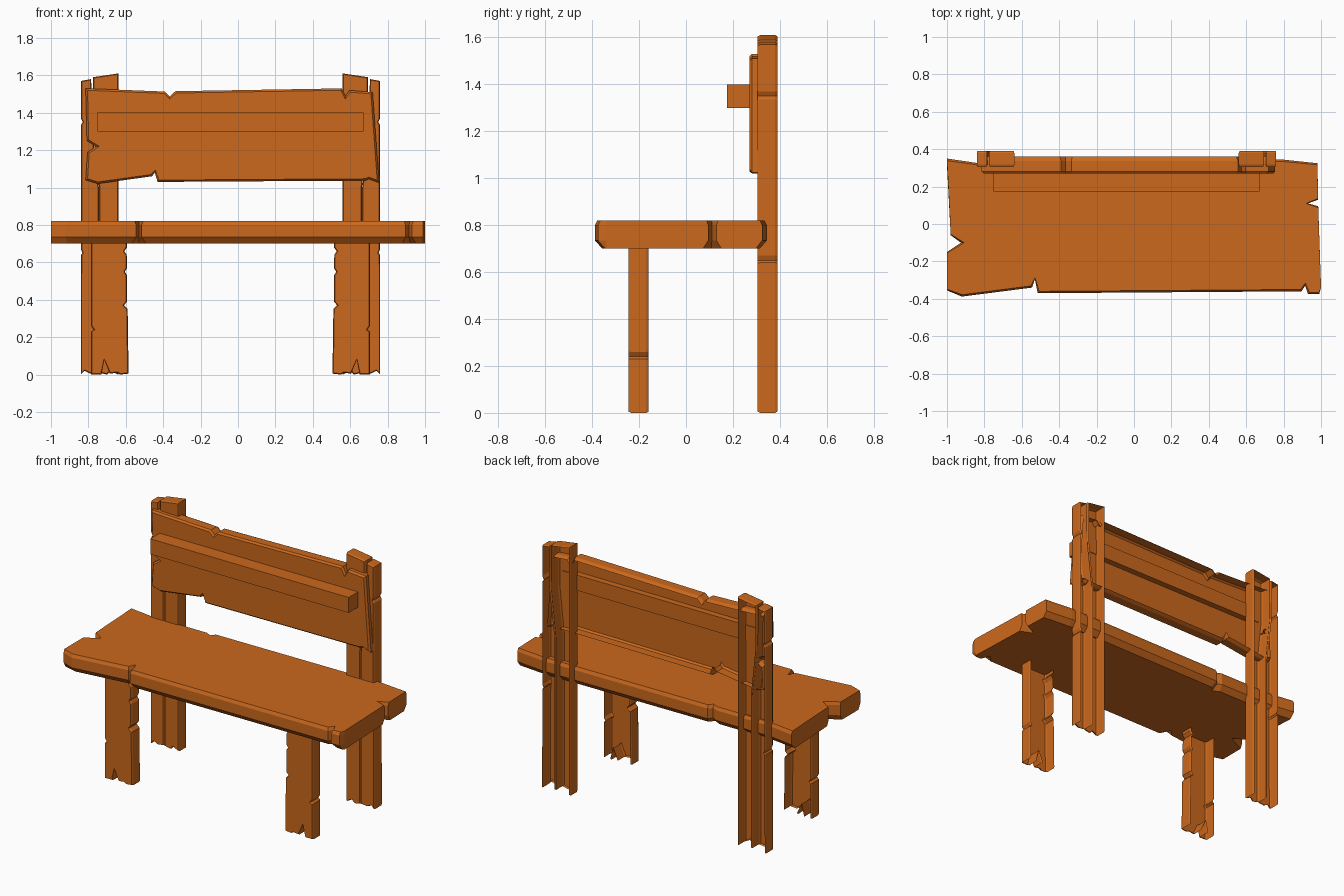
import bpy, bmesh
from mathutils import Vector

if "Cube" in bpy.data.objects:
    bpy.data.objects.remove(bpy.data.objects["Cube"])

wood = bpy.data.materials.new("wood")
wood.diffuse_color = (0.60, 0.14, 0.012, 1)
wood.use_nodes = True
wood.node_tree.nodes["Principled BSDF"].inputs["Base Color"].default_value = wood.diffuse_color
MID = -0.04  # mirror line of the legs


def ccw(pts):
    area = sum(a[0] * b[1] - b[0] * a[1] for a, b in zip(pts, pts[1:] + pts[:1]))
    return pts if area > 0 else pts[::-1]


def inset(pts, t, square_ends):
    # mitred inward offset of a counter-clockwise outline
    out, n = [], len(pts)
    for i in range(n):
        p, q, r = (Vector(pts[k % n]) for k in (i - 1, i, i + 1))
        e, f = (q - p).normalized(), (r - q).normalized()
        m = Vector((-e.y - f.y, e.x + f.x)) / max(1 + e.dot(f), 0.6)
        if square_ends and abs(q.x) > 0.97:
            m.x = 0  # end grain stays upright
        out.append(q + m * t)
    return out


def plank(name, pts, place, depth, front, back, closed=False, ground=False, square_ends=False):
    # chamfered plank: front=(inset, drop), back=(inset, drop)
    pts = ccw(pts)
    n = len(pts)
    levels = [(inset(pts, front[0], square_ends), 0), (pts, front[1]),
              (pts, depth - back[1]), (inset(pts, back[0], square_ends), depth)]
    bm = bmesh.new()
    rings = [[bm.verts.new(place(p[0], p[1], d)) for p in loop] for loop, d in levels]
    bm.faces.new(rings[0])
    if closed:
        bm.faces.new(rings[-1][::-1])
    for a, b in zip(rings, rings[1:]):
        for i in range(n):
            j = (i + 1) % n
            if ground and a is not rings[0] and max(pts[i][1], pts[j][1]) < 0.03:
                continue  # feet stay open underneath
            bm.faces.new((a[j], a[i], b[i], b[j]))
    bm.normal_update()
    bmesh.ops.triangulate(bm, faces=[f for f in bm.faces if len(f.verts) > 4])
    me = bpy.data.meshes.new(name)
    bm.to_mesh(me)
    bm.free()
    me.materials.append(wood)
    ob = bpy.data.objects.new(name, me)
    bpy.context.collection.objects.link(ob)
    return ob


def upright(y):
    return lambda u, v, d: (u, y + d, v)


# Seat: thick board with splits along its edges
seat = [(-1, .35), (-.83, .325), (-.44, .325), (-.41, .31), (-.39, .335),
        (.79, .345), (.98, .325), (.985, .13), (.93, .11), (.985, .095),
        (1, -.34), (.99, -.375), (.93, -.375), (.915, -.33), (.895, -.36),
        (-.515, -.37), (-.53, -.295), (-.545, -.34), (-.92, -.388), (-1, -.355),
        (-1, -.15), (-.925, -.1), (-.98, -.06)]
plank("seat", seat, lambda u, v, d: (u, v, .82 - d), .12,
      (.01, .02), (.03, .035), closed=True, square_ends=True)

# Back board, open at the rear
board = [(-.815, 1.53), (-.39, 1.513), (-.365, 1.487), (-.335, 1.515), (.555, 1.53),
         (.575, 1.49), (.595, 1.52), (.72, 1.51), (.735, 1.3), (.755, 1.025),
         (.70, 1.045), (.68, 1.037), (-.43, 1.03), (-.445, 1.08), (-.46, 1.06),
         (-.75, 1.02), (-.815, 1.04), (-.805, 1.19), (-.76, 1.22), (-.808, 1.25)]
plank("back_board", board, upright(.27), .09, (.01, .012), (.012, .022))

# Rail fixed across the back board
plank("back_rail", [(-.75, 1.3), (.67, 1.3), (.67, 1.4), (-.75, 1.4)],
      upright(.175), .135, (0, .04), (0, .04), closed=True)

# Rear posts (two split staves each) and front legs
outer = [(-.84, 0), (-.82, .02), (-.79, .005), (-.744, .01), (-.744, 1.0), (-.78, 1.3),
         (-.785, 1.58), (-.84, 1.57), (-.84, 1.37), (-.83, 1.35), (-.84, 1.335),
         (-.84, .67), (-.832, .65), (-.84, .64)]
inner = [(-.743, .01), (-.70, 0), (-.68, .02), (-.64, 0), (-.64, 1.61),
         (-.775, 1.59), (-.775, 1.3), (-.743, 1.0)]
leg = [(-.785, 0), (-.73, 0), (-.715, .08), (-.685, .005), (-.645, .01), (-.63, 0),
       (-.585, .005), (-.59, .35), (-.61, .37), (-.593, .39), (-.593, .53), (-.605, .55),
       (-.593, .57), (-.595, .64), (-.608, .66), (-.593, .68), (-.593, .71), (-.785, .71),
       (-.785, .26), (-.772, .24), (-.785, .23)]
for side in ("left", "right"):
    for part, pts, y in (("rear_post_outer", outer, .305),
                         ("rear_post_inner", inner, .305),
                         ("front_leg", leg, -.245)):
        if side == "right":
            pts = [(2 * MID - u, v) for u, v in pts]
        plank(f"{part}_{side}", pts, upright(y), .085, (.005, .012), (.005, .01), ground=True)
